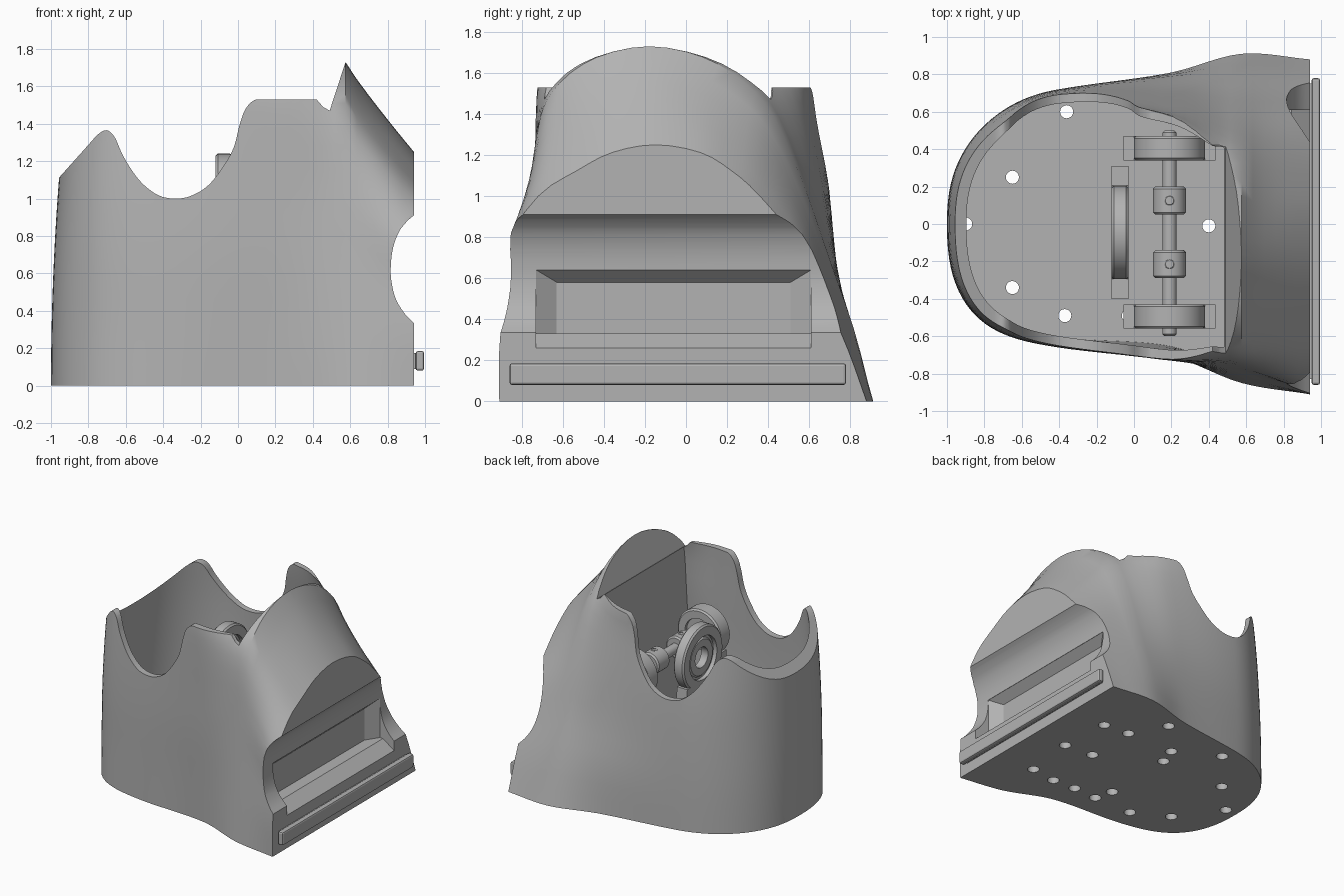
import bpy, bmesh, math
from mathutils import Matrix, Vector

cube = bpy.data.objects.get("Cube")
if cube:
    bpy.data.objects.remove(cube, do_unlink=True)

grey = bpy.data.materials.new("plain grey")
grey.use_nodes = True
colour = (0.45, 0.45, 0.45, 1)
grey.diffuse_color = colour
grey.node_tree.nodes["Principled BSDF"].inputs["Base Color"].default_value = colour


def finish(name, bm):
    bmesh.ops.recalc_face_normals(bm, faces=bm.faces)
    mesh = bpy.data.meshes.new(name)
    bm.to_mesh(mesh)
    bm.free()
    mesh.materials.append(grey)
    ob = bpy.data.objects.new(name, mesh)
    bpy.context.collection.objects.link(ob)
    return ob


def smooth(ob, angle=32):
    bpy.ops.object.select_all(action="DESELECT")
    ob.select_set(True)
    bpy.context.view_layer.objects.active = ob
    bpy.ops.object.shade_smooth_by_angle(angle=math.radians(angle))


def loft(name, rings, strip_caps=False):
    bm = bmesh.new()
    rows = [[bm.verts.new(p) for p in ring] for ring in rings]
    n = len(rows[0])
    for a, b in zip(rows, rows[1:]):
        for i in range(n):
            j = (i + 1) % n
            bm.faces.new((a[i], a[j], b[j], b[i]))
    for row in (rows[0], rows[-1]):
        if strip_caps:
            # Level strips from one side to the other, closing at the crown
            for i in range(n // 2 - 1):
                bm.faces.new((row[i], row[i + 1], row[n - 2 - i], row[n - 1 - i]))
            bm.faces.new(row[n // 2 - 1:n // 2 + 2])
        else:
            bm.faces.new(row)
    return finish(name, bm)


def prism_y(name, profile, y0, y1):
    return loft(name, [[(x, y, z) for x, z in profile] for y in (y0, y1)])


def box(name, x, y, z, bevel=0.0):
    bm = bmesh.new()
    bmesh.ops.create_cube(bm, size=1)
    size = Vector((x[1] - x[0], y[1] - y[0], z[1] - z[0]))
    mid = Vector((x[0] + x[1], y[0] + y[1], z[0] + z[1])) / 2
    bmesh.ops.transform(bm, verts=bm.verts,
                        matrix=Matrix.Translation(mid) @ Matrix.Diagonal(size).to_4x4())
    if bevel:
        bmesh.ops.bevel(bm, geom=bm.edges[:], offset=bevel, segments=2, affect="EDGES", profile=0.5)
    return finish(name, bm)


def tube(name, centre, axis, length, outer, inner, turn=48):
    # Ring profile swept around the chosen axis
    bm = bmesh.new()
    h, c = length / 2, 0.012
    prof = [(inner, -h), (outer - c, -h), (outer, c - h), (outer, h - c), (outer - c, h), (inner, h)]
    rot = Vector((0, 0, 1)).rotation_difference(Vector(axis)).to_matrix()
    rows = []
    for k in range(turn):
        a = 2 * math.pi * k / turn
        rows.append([bm.verts.new(Vector(centre) + rot @ Vector((r * math.cos(a), r * math.sin(a), t)))
                     for r, t in prof])
    for k in range(turn):
        a, b = rows[k], rows[(k + 1) % turn]
        for i in range(len(prof)):
            j = (i + 1) % len(prof)
            bm.faces.new((a[i], a[j], b[j], b[i]))
    smooth(finish(name, bm))


def cut(ob, cutter):
    mod = ob.modifiers.new("cut", "BOOLEAN")
    mod.operation, mod.solver, mod.object = "DIFFERENCE", "EXACT", cutter
    bpy.context.view_layer.update()
    mesh = bpy.data.meshes.new_from_object(ob.evaluated_get(bpy.context.evaluated_depsgraph_get()))
    ob.modifiers.clear()
    ob.data = mesh
    bpy.data.objects.remove(cutter, do_unlink=True)


def spline(keys, vals, t):
    t = min(max(t, keys[0]), keys[-1])
    n = len(keys)
    i = max(k for k in range(n - 1) if keys[k] <= t)

    def slope(k):
        a, b = max(k - 1, 0), min(k + 1, n - 1)
        return (vals[b] - vals[a]) / (keys[b] - keys[a])
    h = keys[i + 1] - keys[i]
    s = (t - keys[i]) / h
    return ((1 + 2 * s) * (1 - s) ** 2 * vals[i] + s * (1 - s) ** 2 * h * slope(i)
            + s * s * (3 - 2 * s) * vals[i + 1] + s * s * (s - 1) * h * slope(i + 1))


# Cross-sections of the body: both sides, from the base up to the crown
STEPS = list(range(9))
HEIGHT = [0, .2, .4, .6, .8, .9, .97, 1, .97]
STATIONS = [-1, -.4, .2, .575, .94]
PLUS = [[.59, .59, .58, .57, .55, .53, .5, -.05], [.72, .72, .71, .69, .65, .63, .58, -.18],
        [.81, .79, .73, .67, .60, .57, .5, -.18], [.91, .82, .70, .58, .43, .28, .08, -.18],
        [.88, .79, .68, .565, .36, .22, .07, -.15]]
MINUS = [[-.54, -.54, -.55, -.55, -.54, -.53, -.5, -.05], [-.66, -.66, -.66, -.65, -.63, -.61, -.6, -.18],
         [-.71, -.72, -.73, -.73, -.73, -.72, -.68, -.18], [-.85, -.82, -.79, -.76, -.71, -.61, -.43, -.18],
         [-.91, -.91, -.89, -.885, -.72, -.53, -.36, -.15]]


def side(table, x, u):
    return spline(STATIONS, [spline(STEPS[:8], row, u) for row in table], x)


def section(x, inset=0.0, floor=0.0):
    t = max(0, (-.4 - x) / (.6 - inset))
    crown = 1.73 if x < .575 else 1.73 - .48 * ((x - .575) / .365) ** .92
    top = 1.8 if inset else crown
    us = [k / 3 for k in range(22)]
    ring = []
    for table, sign, power, seq in ((PLUS, 1, 2.5, us), (MINUS, -1, 3.9, us[-2::-1])):
        shrink = max(1 - t ** power, .0005) ** .41
        for u in seq:
            z = floor + (top - floor) * spline(STEPS, HEIGHT, u)
            y = side(table, x, min(u, 5) if inset else u) - sign * inset
            ring.append((x + .035 * t * z * z, y * shrink, z))
    return ring


def body_rings(end, inset=0.0, floor=0.0):
    back = [-.4 - (.6 - inset) * math.sin(math.pi / 2 * k / 24) for k in range(24, 0, -1)]
    front = [-.4 + (end + .4) * k / 22 for k in range(23)]
    return [section(x, inset, floor) for x in back + front]


# Shell with hollow inside
shell = loft("shell", body_rings(.94), True)
cut(shell, loft("cavity", body_rings(.48, .055, .13), True))

# Wavy rim, the same on both sides
rim_keys = [(-1.2, .84), (-.96, 1.1), (-.78, 1.31), (-.74, 1.35), (-.70, 1.365), (-.66, 1.33), (-.62, 1.24),
            (-.56, 1.14), (-.5, 1.07), (-.42, 1.015), (-.33, 1), (-.25, 1.015), (-.16, 1.07), (-.08, 1.17),
            (-.02, 1.28), (.01, 1.4), (.04, 1.48), (.1, 1.53), (.42, 1.53), (.455, 1.49), (.49, 1.47)]
kx, kz = zip(*rim_keys)
fine = [-.8 + .012 * k for k in range(75)]
rim = [rim_keys[0]] + [(x, spline(kx, kz, x)) for x in fine]
rim += rim_keys[-4:] + [(.575, 1.73), (.647, 1.95), (-1.2, 1.95)]
cut(shell, prism_y("rim_cutter", rim, -1.2, 1.2))

# Rounded groove across the wide end
groove_z = [.335, .38, .46, .56, .64, .74, .83, .89, .91]
groove_x = [.94, .895, .845, .82, .817, .83, .865, .915, .94]
zs = [.335 + .575 * k / 24 for k in range(25)]
groove = [(spline(groove_z, groove_x, z), z) for z in zs]
cut(shell, prism_y("groove_cutter", [(1.1, .335)] + groove + [(1.1, .91)], -1.2, 1.2))


# Shallow tapered slot behind the groove, with a sloping lower lip
def slot_ring(x, y0, y1, z0, z1):
    return [(x, y0, z0), (x, y1, z0), (x, y1, z1), (x, y0, z1)]


cut(shell, loft("slot_cutter", [slot_ring(1.1, -.73, .61, .33, .64), slot_ring(.815, -.73, .61, .33, .64),
                                slot_ring(.75, -.63, .51, .331, .58)]))
cut(shell, prism_y("lip_cutter", [(.84, .332), (.94, .26), (1.1, .26), (1.1, .4), (.84, .4)], -.73, .61))

# Fixing holes in the base, wider at the underside
holes = [(-.65, .25), (-.65, -.34), (-.36, .6), (-.9, 0), (-.37, -.49), (.4, -.01), (.62, .39), (.4, .41),
         (.24, .69), (-.02, .41), (-.07, .26), (.65, -.03), (.6, -.46), (.38, -.49), (.18, -.48),
         (-.03, -.49), (-.07, -.34)]
for radius, depth in ((.045, .12), (.035, .4)):
    bm = bmesh.new()
    for x, y in holes:
        bmesh.ops.create_cone(bm, cap_ends=True, segments=20, radius1=radius, radius2=radius, depth=depth,
                              matrix=Matrix.Translation((x, y, 0)))
    cut(shell, finish("hole_cutter", bm))
smooth(shell)

# Rail along the wide end
box("rail_neck", (.92, .965), (-.83, .75), (.09, .175))
box("rail", (.95, .995), (-.86, .78), (.08, .185), .012)

# Shaft, collars and the two bearing stands
AXLE = .95
tube("shaft", (.19, -.05, AXLE), (0, 1, 0), 1.1, .038, .004, 24)
for label, y in (("rear", .125), ("front", -.215)):
    tube(label + "_collar", (.19, y, AXLE), (0, 1, 0), .15, .088, .036)
    tube(label + "_set_screw", (.19, y, AXLE + .07), (0, 0, 1), .04, .034, .016, 20)


def stand_profile(mid, half, radius, bore_z):
    return [(mid - half, .13), (mid + half, .13), (mid + half, .23), (mid + radius, .23),
            (mid + radius * .8, bore_z - radius * .7), (mid - radius * .8, bore_z - radius * .7),
            (mid - radius, .23), (mid - half, .23)]


for label, y in (("rear", .405), ("front", -.495)):
    prism_y(label + "_bearing_stand", stand_profile(.19, .245, .19, AXLE), y - .065, y + .065)
    tube(label + "_bearing", (.19, y, AXLE), (0, 1, 0), .13, .19, .12)
    tube(label + "_bearing_race", (.19, y, AXLE), (0, 1, 0), .09, .13, .036)

# Cross bearing facing the rounded end
CROSS = .99
cross = stand_profile(-.045, .355, .25, CROSS)
loft("cross_bearing_stand", [[(x, y, z) for y, z in cross] for x in (-.12, -.03)])
tube("cross_bearing", (-.075, -.045, CROSS), (1, 0, 0), .09, .25, .17)
tube("cross_bearing_race", (-.075, -.045, CROSS), (1, 0, 0), .06, .15, .08)
tube("cross_bearing_cage", (-.075, -.045, CROSS), (1, 0, 0), .03, .18, .14)
